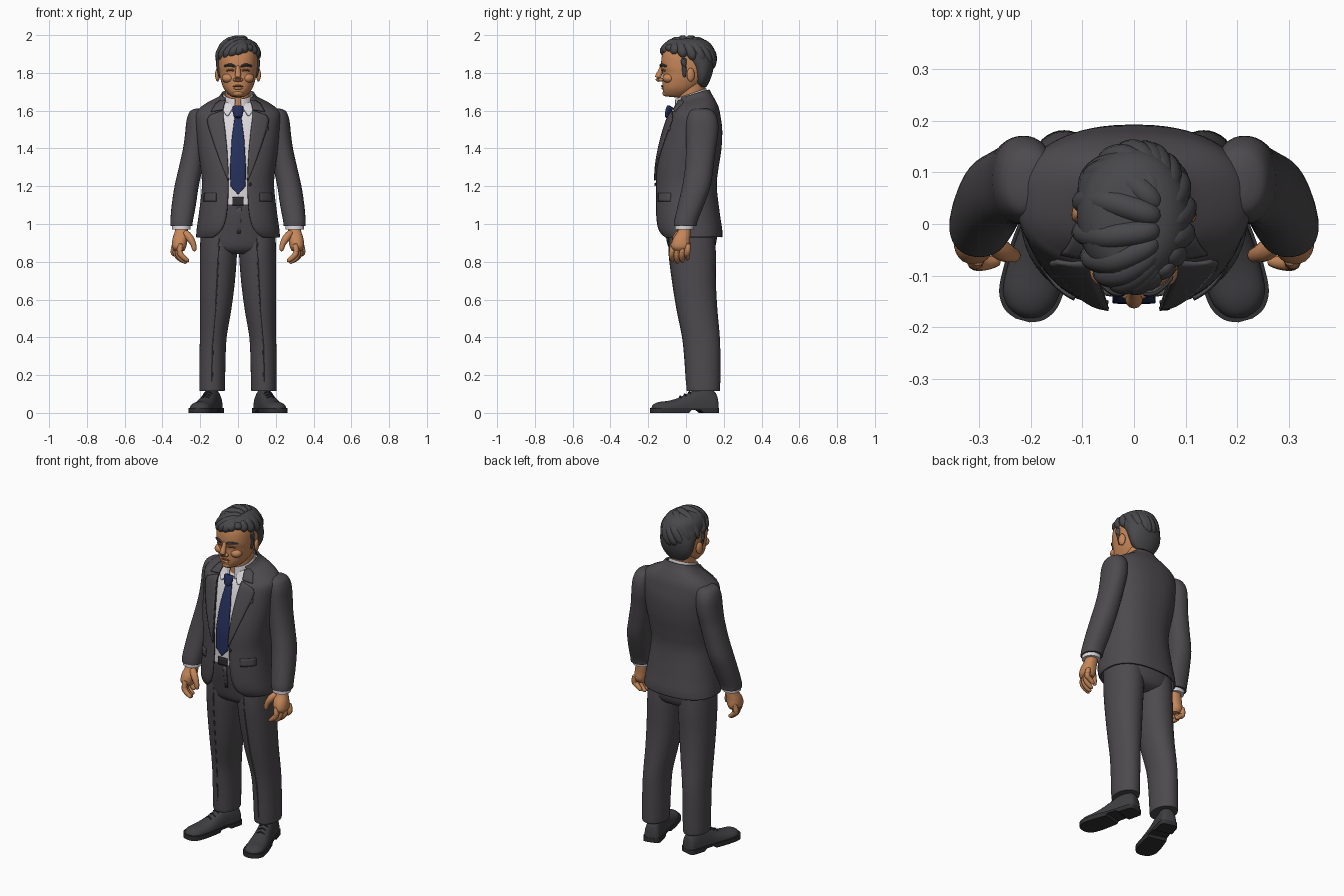
import bpy, bmesh, math
from mathutils import Vector, Matrix
from mathutils.bvhtree import BVHTree

if "Cube" in bpy.data.objects:
    bpy.data.objects.remove(bpy.data.objects["Cube"])


def material(name, r, g, b):
    m = bpy.data.materials.new(name)
    m.use_nodes = True
    m.diffuse_color = (r, g, b, 1)
    m.node_tree.nodes["Principled BSDF"].inputs["Base Color"].default_value = (r, g, b, 1)
    return m


SUIT = material("charcoal wool", .075, .069, .075)
SHIRT = material("white cotton", .72, .69, .72)
TIE = material("navy silk", .018, .03, .105)
SKIN = material("tan skin", .56, .24, .1)
LIP = material("dark skin", .30, .11, .05)
HAIR = material("dark hair", .065, .065, .07)
SHOE = material("black leather", .05, .05, .055)
SOLE = material("dark sole", .03, .03, .034)
made = []


def add(name, verts, faces, mat, thick=0):
    mesh = bpy.data.meshes.new(name)
    mesh.from_pydata([tuple(v) for v in verts], [], faces)
    bm = bmesh.new()
    bm.from_mesh(mesh)
    bmesh.ops.recalc_face_normals(bm, faces=bm.faces)
    bm.to_mesh(mesh)
    bm.free()
    ob = bpy.data.objects.new(name, mesh)
    bpy.context.collection.objects.link(ob)
    mesh.materials.append(mat)
    if thick:
        mod = ob.modifiers.new("thickness", "SOLIDIFY")
        mod.thickness, mod.offset = thick, 0
    made.append(ob)
    return ob


def spline(keys, steps=4):
    """Smooth interpolation through a list of equal-length tuples."""
    out = []
    for i in range(len(keys) - 1):
        a, b, c, d = keys[max(i - 1, 0)], keys[i], keys[i + 1], keys[min(i + 2, len(keys) - 1)]
        for k in range(steps):
            t = k / steps
            out.append(tuple(q + .5 * t * (r - p + t * (2*p - 5*q + 4*r - s + t * (3*(q - r) + s - p)))
                             for p, q, r, s in zip(a, b, c, d)))
    return out + [tuple(keys[-1])]


def skin_rings(rings, closed=True):
    n = len(rings[0])
    faces = [(i*n + j, i*n + (j+1) % n, (i+1)*n + (j+1) % n, (i+1)*n + j)
             for i in range(len(rings) - 1) for j in range(n if closed else n - 1)]
    if closed:
        faces += [tuple(range(n)), tuple(range((len(rings) - 1) * n, len(rings) * n))]
    return [v for r in rings for v in r], faces


def body(keys, power=2.0, side=1, n=40, gapped=False):
    """Stacked cross-sections: z, centre x, half width, front y, back y, front gap, tilt."""
    def sgn(v):
        return math.copysign(abs(v) ** (2 / power), v)
    rings = []
    for z, cx, rx, yf, yb, gap, tilt in spline([tuple(k) + (0,) * (7 - len(k)) for k in keys]):
        cy, ry = (yf + yb) / 2, (yb - yf) / 2
        g = math.asin(min(.99, (max(gap, 0) / rx) ** (power / 2))) if gapped else 0
        ring = []
        for j in range(n):
            a = g + (2 * math.pi - 2 * g) * j / (n - 1 if gapped else n)
            y = -ry * sgn(math.cos(a))
            ring.append(Vector((side * (cx + rx * sgn(math.sin(a))), cy + y, z + tilt * y)))
        rings.append(ring)
    return skin_rings(rings, not gapped)


def tube(name, points, radii, mat, n=10, squash=1):
    """Round-ended swept tube through a few points."""
    path = spline([tuple(p) + (r,) for p, r in zip(points, radii)], 5)
    rings = []
    for i, p in enumerate(path):
        d = Vector(path[min(i+1, len(path)-1)][:3]) - Vector(path[max(i-1, 0)][:3])
        q = d.to_track_quat('Z', 'Y')
        r = p[3] * max(.12, (1 - abs(2 * i / (len(path) - 1) - 1) ** 7) ** .5)
        rings.append([Vector(p[:3]) + q @ Vector((r * math.cos(a), r * squash * math.sin(a), 0))
                      for a in (2 * math.pi * j / n for j in range(n))])
    return add(name, *skin_rings(rings), mat)


def blob(name, centre, size, mat, turn=0):
    bm = bmesh.new()
    bmesh.ops.create_uvsphere(bm, u_segments=16, v_segments=10, radius=1)
    m = Matrix.Translation(centre) @ Matrix.Rotation(turn, 4, 'Z') @ Matrix.Diagonal((*size, 1))
    verts = [m @ v.co for v in bm.verts]
    faces = [tuple(v.index for v in f.verts) for f in bm.faces]
    bm.free()
    return add(name, verts, faces, mat)


def patch(name, target, rows, side, mat, lift=.008, thick=.008, across=6):
    """Cloth plate laid on a body; each row is inner z, inner x, outer z, outer x."""
    grid = []
    for a, b in zip(rows, rows[1:] + rows[-1:]):
        for k in range(4 if a is not b else 1):
            z0, x0, z1, x1 = (p + (q - p) * k / 4 for p, q in zip(a, b))
            line = []
            for j in range(across + 1):
                x, z = side * (x0 + (x1 - x0) * j / across), z0 + (z1 - z0) * j / across
                hit = target.ray_cast(Vector((x, -1, z)), Vector((0, 1, 0)))[0]
                line.append(Vector((x, (hit.y if hit else 0) - lift, z)))
            grid.append(line)
    return add(name, *skin_rings(grid, False), mat, thick)


# Jacket shell, open down the front, and the shirt inside it
jacket = [(.93, 0, .217, -.125, .187, .13), (.97, 0, .214, -.148, .187, .085), (1.05, 0, .203, -.157, .175, .06),
          (1.2, 0, .186, -.157, .158, .05), (1.3, 0, .194, -.154, .168, .055), (1.4, 0, .207, -.138, .183, .06),
          (1.5, 0, .217, -.113, .187, .07), (1.57, 0, .222, -.088, .178, .08), (1.605, 0, .205, -.07, .168, .082, .1),
          (1.635, 0, .16, -.058, .15, .08, .2), (1.66, 0, .105, -.052, .132, .075, .28), (1.685, 0, .084, -.045, .12, .066, .3)]
add("jacket", *body(jacket, 2.4, n=64, gapped=True), SUIT, .01)
on_jacket = BVHTree.FromPolygons(*body(jacket, 2.4, n=64))
shirt = [(z, cx, rx - .015, yf + .014, yb - .016, 0, t) for z, cx, rx, yf, yb, g, t in
         (k + (0,) * (7 - len(k)) for k in jacket[2:-1])]
shirt[0] = (1.1,) + shirt[0][1:]
add("shirt", *body(shirt, 2.4), SHIRT)
on_shirt = BVHTree.FromPolygons(*body(shirt, 2.4))
add("shirt_collar", *body([(1.62, 0, .084, -.062, .112, .02, .32), (1.66, 0, .079, -.058, .109, .016, .35),
                           (1.69, 0, .075, -.055, .105, .014, .35)], gapped=True), SHIRT, .006)

# Tie
patch("tie_blade", on_shirt, [(1.57, -.017, 1.57, .017), (1.45, -.033, 1.45, .033), (1.3, -.042, 1.3, .042),
                              (1.2, -.04, 1.2, .04), (1.16, -.004, 1.16, .004)], 1, TIE, .009)
tube("tie_knot", [(0, -.082, 1.625), (0, -.092, 1.6), (0, -.102, 1.56)], [.03, .029, .02], TIE, 14, .6)

# Trousers: seat, belt and buckle
seat = [(.84, 0, .12, -.05, .1), (.87, 0, .185, -.09, .15), (.95, 0, .198, -.11, .165),
        (1.05, 0, .185, -.128, .155), (1.15, 0, .17, -.136, .14)]
add("trouser_seat", *body(seat, 2.3), SUIT)
add("belt", *body([(1.1, 0, .174, -.141, .14), (1.14, 0, .172, -.143, .138)], 2.3), SHOE)
on_seat = BVHTree.FromPolygons(*body(seat, 2.3))
patch("belt_buckle", on_seat, [(1.143, -.03, 1.143, .03), (1.097, -.03, 1.097, .03)], 1, SOLE, .012)
patch("fly", on_seat, [(1.09, -.006, 1.09, .018), (.95, -.006, .95, .012)], 1, SUIT, .002, .005)
patch("breast_pocket", on_jacket, [(1.5, .095, 1.515, .16), (1.48, .095, 1.495, .16)], 1, SUIT)
blob("jacket_button", (.062, -.163, 1.21), (.009, .005, .009), SOLE)

for side, tag in ((1, "left_"), (-1, "right_")):
    def at(*p):
        return Vector((side * p[0], p[1], p[2]))

    # Collar, lapel, pocket flap
    patch(tag + "lapel", on_jacket, [(1.6, .078, 1.575, .15), (1.56, .076, 1.55, .163), (1.5, .068, 1.51, .155),
          (1.4, .058, 1.41, .122), (1.3, .052, 1.3, .082), (1.23, .049, 1.23, .053)], side, SUIT, .011)
    patch(tag + "collar", on_jacket, [(1.655, .066, 1.655, .088), (1.63, .074, 1.635, .118),
                                      (1.605, .078, 1.595, .142)], side, SUIT, .011)
    patch(tag + "shirt_collar_wing", on_shirt, [(1.645, .022, 1.65, .068), (1.615, .026, 1.6, .08),
                                                (1.575, .05, 1.575, .062)], side, SHIRT, .01)
    patch(tag + "pocket_flap", on_jacket, [(1.165, .115, 1.165, .176), (1.12, .115, 1.12, .18)], side, SUIT, .009)

    # Sleeve, cuff, hand
    add(tag + "sleeve", *body([(1.612, .198, .02, .055, .11), (1.597, .204, .05, .02, .145), (1.55, .212, .06, .003, .168),
        (1.48, .218, .062, 0, .17), (1.4, .23, .061, 0, .158), (1.3, .25, .063, -.005, .145), (1.2, .272, .064, -.02, .13),
        (1.1, .287, .064, -.043, .095), (1.02, .298, .06, -.062, .063), (.99, .3, .058, -.064, .056)], 2.2, side), SUIT)
    add(tag + "cuff", *body([(.995, .3, .05, -.058, .044), (.97, .3, .049, -.058, .04)], 2.2, side), SHIRT)
    add(tag + "palm", *body([(.99, .298, .034, -.038, .024), (.96, .3, .035, -.045, .024), (.92, .307, .04, -.07, .022),
                             (.88, .312, .038, -.078, .022), (.858, .31, .026, -.062, .008)], 2.3, side, 24), SKIN)
    for i, finger in enumerate(("index", "middle", "ring", "little")):
        x, y, drop = .296 + .011 * i, -.068 + .027 * i, (.008, 0, .004, .018)[i]
        tube(tag + finger + "_finger", [at(x + .006, y, .9), at(x + .012, y - .006, .852), at(x - .004, y - .008, .818 + drop),
                                        at(x - .036, y - .004, .793 + drop)], [.015, .016, .0145, .011], SKIN)
    tube(tag + "thumb", [at(.285, -.03, .96), at(.255, -.052, .925), at(.236, -.06, .89), at(.23, -.062, .855)],
         [.02, .02, .015, .011], SKIN)

    # Trouser leg with a pressed crease
    leg = [(.115, .137, .066, .005, .178), (.14, .137, .068, .002, .181), (.28, .135, .069, -.006, .182), (.4, .131, .071, -.018, .179),
           (.55, .118, .083, -.048, .166), (.7, .109, .093, -.072, .158), (.85, .103, .098, -.09, .158), (.97, .1, .098, -.09, .15)]
    add(tag + "trouser_leg", *body(leg, 2.1, side), SUIT)
    tube(tag + "crease", [at(cx, yf + .001, z) for z, cx, rx, yf, yb in leg[1:]], [.004] * 7, SUIT, 6)

    # Shoe upper and sole swept from heel to toe, turned outward
    turn = Matrix.Translation((side * .137, .1, 0)) @ Matrix.Rotation(side * .27, 4, 'Z')
    shoe = spline([(.07, .02, .05), (.058, .042, .105), (.01, .046, .135), (-.05, .047, .125), (-.1, .05, .1),
                   (-.15, .055, .078), (-.2, .057, .064), (-.25, .053, .058), (-.28, .034, .046), (-.292, .008, .028)])
    rings, welt = [], []
    for y, rx, top in shoe:
        arc = [math.pi * k / 14 for k in range(15)]
        rings.append([turn @ Vector((rx * math.cos(a), y, .02 + (top - .02) * math.sin(a) ** .8)) for a in arc])
        w, yy = rx + .006, y * 1.02
        arch = .014 if -.1 < y < -.02 else 0
        welt.append([turn @ Vector(p) for p in ((w, yy, arch), (w, yy, .027), (-w, yy, .027), (-w, yy, arch))])
    add(tag + "shoe", *skin_rings(rings), SHOE)
    add(tag + "shoe_sole", *skin_rings(welt), SOLE)
    for i in range(3):
        y, z = -.085 - .025 * i, .112 - .012 * i
        tube(tag + "lace_%d" % (i + 1), [turn @ Vector(p) for p in ((-.024, y, z - .011), (0, y, z), (.024, y, z - .011))],
             [.004] * 3, SOLE, 6)

    # Ear, brow, eye, nostril wing, cheek, sideburn
    blob(tag + "ear", at(.108, .025, 1.79), (.012, .022, .036), SKIN, side * .3)
    blob(tag + "cheek", at(.052, -.092, 1.772), (.034, .032, .026), SKIN)
    tube(tag + "brow", [at(.014, -.133, 1.833), at(.042, -.13, 1.842), at(.076, -.101, 1.835)], [.006, .008, .005], HAIR, 8)
    tube(tag + "eye_line", [at(.02, -.125, 1.812), at(.04, -.124, 1.816), at(.063, -.11, 1.811)], [.005, .006, .004], LIP, 8)
    blob(tag + "nostril", at(.015, -.132, 1.764), (.011, .014, .01), SKIN)
    tube(tag + "sideburn", [at(.1, -.012, 1.88), at(.102, -.01, 1.83), at(.096, -.008, 1.775)], [.02, .014, .008], HAIR, 10, .8)

# Neck, head, nose, mouth, chin
add("neck", *body([(1.6, 0, .07, -.045, .1), (1.68, 0, .066, -.045, .1), (1.77, 0, .07, -.05, .11)]), SKIN)
add("head", *body([(1.673, 0, .022, -.108, -.06, 0, -.1), (1.683, 0, .045, -.12, -.015, 0, -.2), (1.715, 0, .074, -.124, .045, 0, -.1),
                   (1.76, 0, .091, -.125, .1), (1.8, 0, .099, -.124, .12), (1.835, 0, .103, -.132, .13), (1.9, 0, .101, -.125, .13),
                   (1.95, 0, .08, -.095, .1), (1.968, 0, .03, -.03, .04)], 2.3, n=48), SKIN)
tube("nose", [(0, -.124, 1.84), (0, -.135, 1.81), (0, -.147, 1.777), (0, -.138, 1.755)], [.011, .013, .017, .012], SKIN, 12)
tube("mouth", [(-.036, -.114, 1.728), (0, -.127, 1.731), (.036, -.114, 1.728)], [.003, .005, .003], LIP, 8)
blob("lower_lip", (0, -.119, 1.719), (.024, .012, .008), SKIN)
blob("chin", (0, -.105, 1.692), (.03, .02, .017), SKIN)

# Hair: a cap, then locks combed away from a parting on the left
add("hair_cap", *body([(1.725, 0, .05, .06, .108), (1.75, 0, .08, .045, .122), (1.79, 0, .1, .035, .138), (1.84, 0, .108, .01, .148),
                       (1.885, 0, .11, -.05, .15), (1.915, 0, .11, -.115, .148), (1.95, 0, .098, -.11, .135),
                       (1.975, 0, .07, -.08, .1), (1.985, 0, .03, -.03, .05)]), HAIR)


def lock(name, start, azimuth, height, radius):
    a, e = math.radians(azimuth), math.radians(height)
    end = Vector((math.sin(a) * math.cos(e), -math.cos(a) * math.cos(e), math.sin(e)))
    start = Vector(start).normalized()
    pts = []
    for k in range(5):
        d = start.lerp(end, k / 4).normalized()
        pts.append(Vector((d.x * .102, .006 + d.y * .134, 1.87 + d.z * .108)))
    tube(name, pts, [radius * f for f in (.75, 1, 1.05, .95, .5)], HAIR, 10)


for i in range(11):
    t = i / 10
    lock("swept_lock_%d" % (i + 1), (.42, -.75 + 1.3 * t, .8), 12 - 192 * t, 20 - 50 * t, .025)
for i in range(7):
    t = i / 6
    lock("side_lock_%d" % (i + 1), (.52, -.6 + 1.1 * t, .72), 38 + 135 * t, 22 - 48 * t, .026)

for ob in made:
    ob.select_set(True)
bpy.context.view_layer.objects.active = made[0]
bpy.ops.object.shade_smooth_by_angle(angle=math.radians(40))
